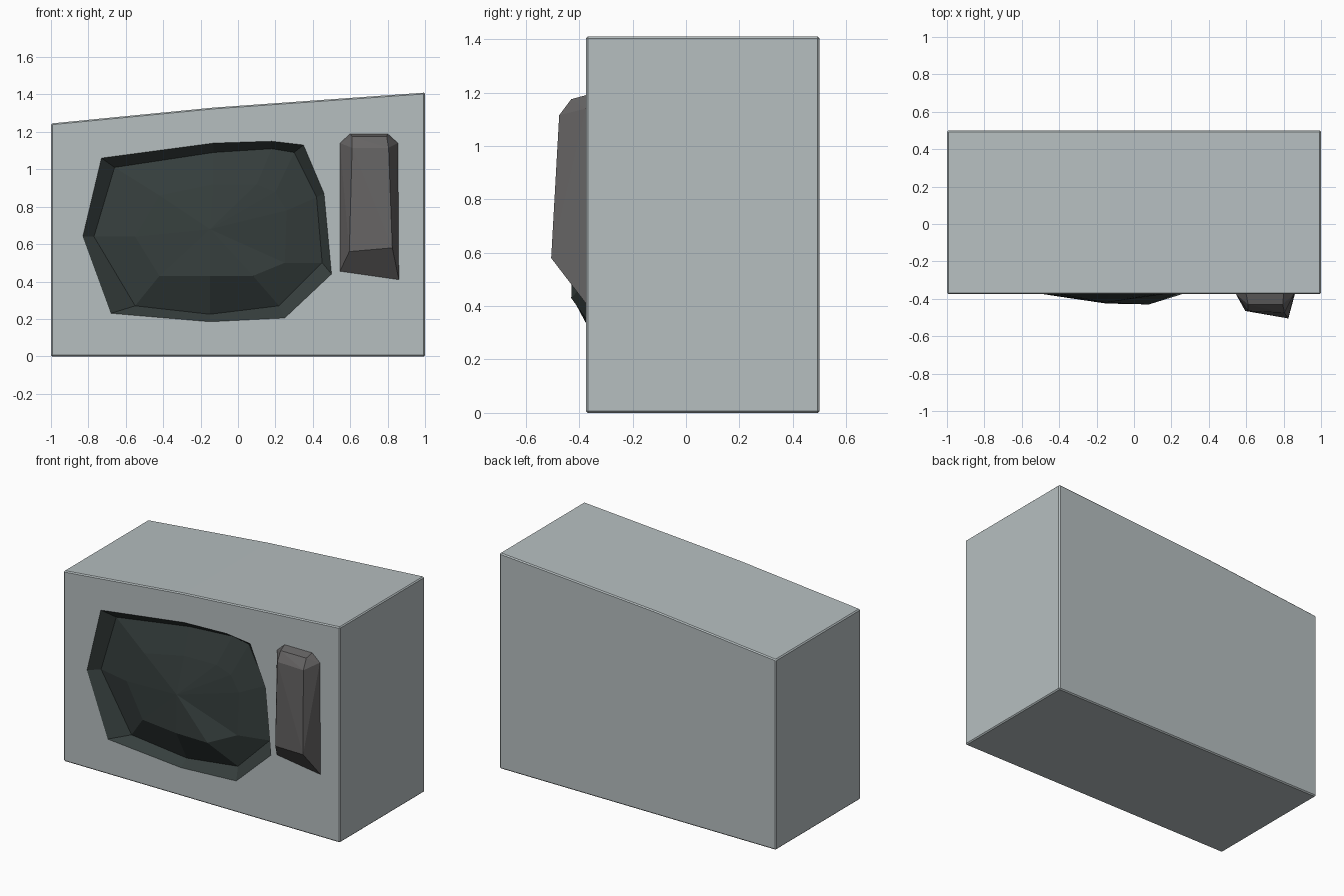
import bpy
import bmesh
import math

if "Cube" in bpy.data.objects:
    bpy.data.objects.remove(bpy.data.objects["Cube"], do_unlink=True)

FRONT, BACK = -0.375, 0.5


def material(name, colour):
    mat = bpy.data.materials.new(name)
    mat.use_nodes = True
    mat.diffuse_color = (*colour, 1)
    mat.node_tree.nodes["Principled BSDF"].inputs["Base Color"].default_value = (*colour, 1)
    return mat


def finish(name, bm, mat):
    bmesh.ops.recalc_face_normals(bm, faces=bm.faces)
    mesh = bpy.data.meshes.new(name)
    bm.to_mesh(mesh)
    bm.free()
    obj = bpy.data.objects.new(name, mesh)
    bpy.context.collection.objects.link(obj)
    mesh.materials.append(mat)
    return obj


def prism(outline, y_front, y_back):
    """Extrude an outline in x and z along the depth."""
    bm = bmesh.new()
    face = bm.faces.new([bm.verts.new((x, y_front, z)) for x, z in outline])
    moved = bmesh.ops.extrude_face_region(bm, geom=[face])["geom"]
    verts = [v for v in moved if isinstance(v, bmesh.types.BMVert)]
    bmesh.ops.translate(bm, verts=verts, vec=(0, y_back - y_front, 0))
    bmesh.ops.recalc_face_normals(bm, faces=bm.faces)
    return bm


body_grey = material("pale grey casing", (0.47, 0.52, 0.53))
window_dark = material("dark green glass", (0.036, 0.048, 0.046))
panel_grey = material("warm dark grey", (0.13, 0.125, 0.125))

# Casing with a slanted, slightly bent top and a fine bevel
casing = prism([(-1, 0), (1, 0), (1, 1.41), (-0.13, 1.33), (-1, 1.245)], FRONT, BACK)
sharp = [e for e in casing.edges if e.calc_face_angle() > math.radians(30)]
bmesh.ops.bevel(casing, geom=sharp, offset=0.007, segments=1, affect='EDGES')
body = finish("casing", casing, body_grey)

# Irregular window: rim, sunken step, bulging middle
rim = [(-0.83, 0.64), (-0.73, 1.06), (-0.13, 1.14), (0.18, 1.15), (0.35, 1.13),
       (0.46, 0.87), (0.5, 0.44), (0.25, 0.205), (-0.15, 0.185), (-0.68, 0.23)]
step = [(-0.77, 0.64), (-0.66, 1.01), (-0.13, 1.09), (0.18, 1.11), (0.3, 1.09),
        (0.42, 0.85), (0.45, 0.5), (0.22, 0.27), (-0.15, 0.225), (-0.55, 0.27)]
bulge = [(-0.55, -0.365, 0.64), (-0.42, -0.37, 0.86), (-0.13, -0.37, 0.92),
         (0.1, -0.365, 0.92), (0.2, -0.36, 0.88), (0.26, -0.36, 0.78),
         (0.25, -0.365, 0.5), (0.08, -0.43, 0.43), (-0.15, -0.425, 0.43),
         (-0.42, -0.385, 0.43)]

# Opening in the front of the casing
cutter = finish("window_cutter", prism(rim, FRONT - 0.1, FRONT + 0.15), window_dark)
cutter.hide_render = True
cutter.hide_viewport = True
cut = body.modifiers.new("window opening", 'BOOLEAN')
cut.operation = 'DIFFERENCE'
cut.solver = 'EXACT'
cut.object = cutter

# Window surface, joined ring by ring to its centre
bm = bmesh.new()
rings = [[(x, FRONT, z) for x, z in rim], [(x, FRONT + 0.06, z) for x, z in step], bulge]
rings = [[bm.verts.new(p) for p in ring] for ring in rings]
centre = bm.verts.new((-0.15, -0.42, 0.68))
count = len(rim)
for i in range(count):
    j = (i + 1) % count
    for outer, inner in zip(rings, rings[1:]):
        bm.faces.new((outer[i], outer[j], inner[j], inner[i]))
    bm.faces.new((rings[-1][i], rings[-1][j], centre))
window = finish("window", bm, window_dark)
if sum(f.normal.y * f.area for f in window.data.polygons) > 0:
    window.data.flip_normals()

# Faceted control panel, hulled from its base and raised corners
base = [(0.545, 0.455), (0.545, 1.14), (0.6, 1.19), (0.8, 1.19), (0.855, 1.14), (0.86, 0.41)]
raised = [(0.595, -0.465, 0.56), (0.61, -0.465, 1.115), (0.805, -0.475, 1.115),
          (0.825, -0.505, 0.58), (0.61, -0.43, 1.175), (0.795, -0.43, 1.175)]
bm = bmesh.new()
for p in [(x, FRONT + gap, z) for x, z in base for gap in (0, 0.03)] + raised:
    bm.verts.new(p)
hull = bmesh.ops.convex_hull(bm, input=bm.verts)
bmesh.ops.delete(bm, geom=[v for v in bm.verts if not v.link_faces], context='VERTS')
bmesh.ops.dissolve_limit(bm, angle_limit=math.radians(2), verts=bm.verts, edges=bm.edges)
finish("control_panel", bm, panel_grey)
